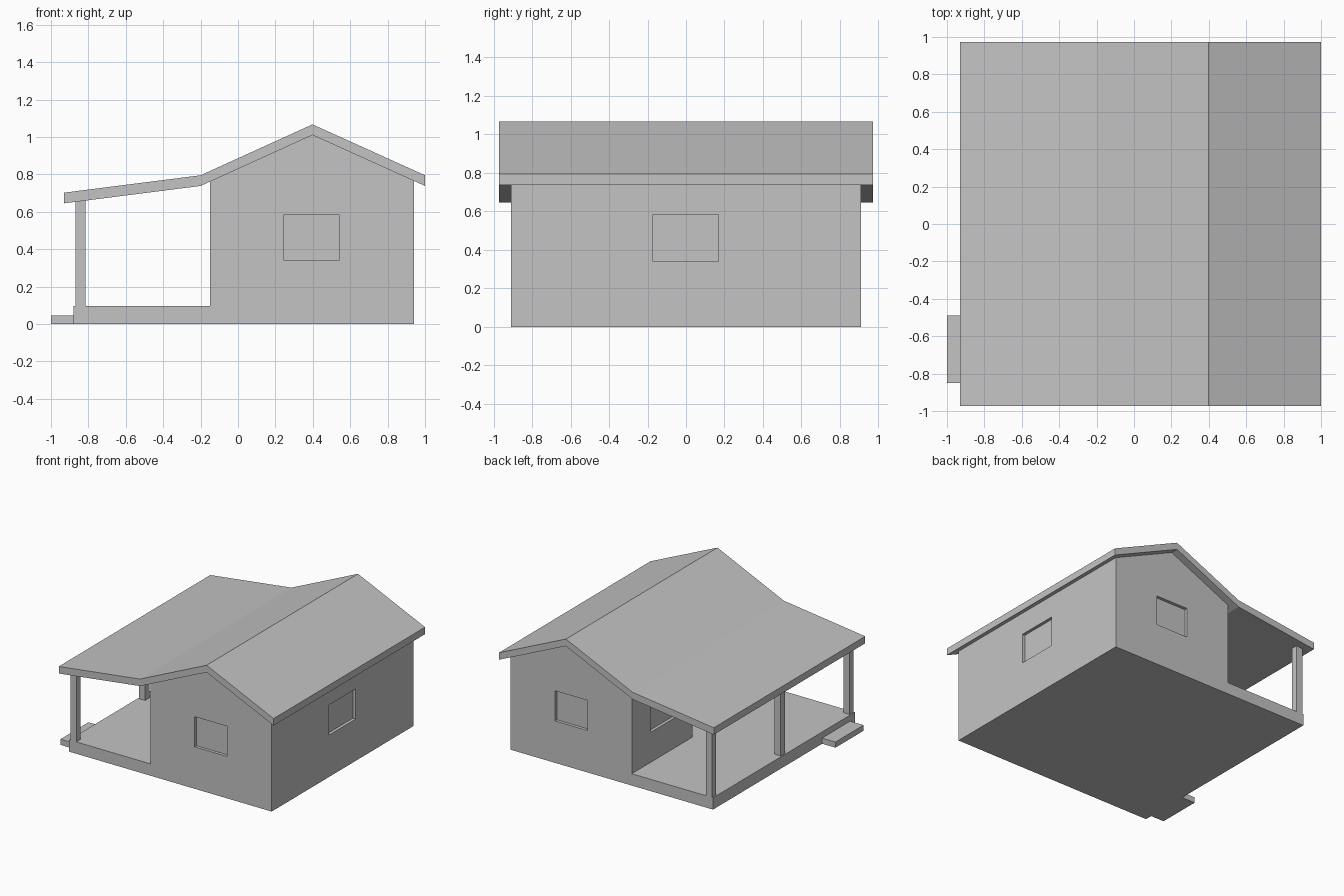
import bpy, bmesh

if "Cube" in bpy.data.objects:
    bpy.data.objects.remove(bpy.data.objects["Cube"])

grey = bpy.data.materials.new("plain grey")
grey.diffuse_color = (0.55, 0.55, 0.55, 1)
grey.use_nodes = True
grey.node_tree.nodes["Principled BSDF"].inputs["Base Color"].default_value = grey.diffuse_color


def extrude_profile(name, profile, y0, y1):
    """Extrude an (x, z) outline from y0 to y1."""
    bm = bmesh.new()
    front = [bm.verts.new((x, y0, z)) for x, z in profile]
    back = [bm.verts.new((x, y1, z)) for x, z in profile]
    n = len(profile)
    bm.faces.new(front)
    bm.faces.new(back[::-1])
    for i in range(n):
        j = (i + 1) % n
        bm.faces.new((front[i], back[i], back[j], front[j]))
    bmesh.ops.recalc_face_normals(bm, faces=bm.faces)
    mesh = bpy.data.meshes.new(name)
    bm.to_mesh(mesh)
    bm.free()
    mesh.materials.append(grey)
    ob = bpy.data.objects.new(name, mesh)
    bpy.context.collection.objects.link(ob)
    return ob


def box(name, x0, x1, y0, y1, z0, z1):
    return extrude_profile(name, [(x0, z0), (x1, z0), (x1, z1), (x0, z1)], y0, y1)


def cut(target, cutter):
    """Subtract the cutter, then remove it."""
    mod = target.modifiers.new("cut", 'BOOLEAN')
    mod.operation = 'DIFFERENCE'
    mod.solver = 'EXACT'
    mod.object = cutter
    cutter.hide_render = True
    bpy.context.view_layer.update()
    deps = bpy.context.evaluated_depsgraph_get()
    mesh = bpy.data.meshes.new_from_object(target.evaluated_get(deps))
    target.modifiers.clear()
    target.data = mesh
    bpy.data.objects.remove(cutter)


# Main dimensions
FLOOR, WALL, RECESS = 0.096, 0.055, 0.025
LEFT, RIGHT, HALF = -0.15, 0.94, 0.91
PORCH = -0.88
ROOF_T = 0.057
under = [(-0.93, 0.645), (-0.2, 0.738), (0.398, 1.01), (1.0, 0.738)]


def roof_z(x):
    """Height of the roof underside at x."""
    for (xa, za), (xb, zb) in zip(under, under[1:]):
        if xa <= x <= xb:
            return za + (zb - za) * (x - xa) / (xb - xa)


# House body and porch floor in one outline, hollowed inside
house = extrude_profile("house_walls_and_floor", [
    (PORCH, 0), (RIGHT, 0), (RIGHT, roof_z(RIGHT)), under[2],
    (LEFT, roof_z(LEFT)), (LEFT, FLOOR), (PORCH, FLOOR)], -HALF, HALF)
cut(house, box("room_cutter", LEFT + WALL, RIGHT - WALL,
               -HALF + WALL, HALF - WALL, FLOOR, 1.3))

# Doorway onto the porch
cut(house, box("door_cutter", LEFT - 0.05, LEFT + WALL + 0.05,
               -0.13, 0.13, FLOOR, 0.585))

# Recessed windows: gable ends, side wall and either side of the doorway
W0, W1 = 0.34, 0.585
for s in (-1, 1):
    ya, yb = sorted((s * (HALF - RECESS), s * (HALF + 0.1)))
    cut(house, box("gable_window_cutter", 0.247, 0.54, ya, yb, W0, W1))
    ya, yb = sorted((s * 0.33, s * 0.67))
    cut(house, box("porch_window_cutter", LEFT - 0.1, LEFT + RECESS, ya, yb, W0, W1))
cut(house, box("side_window_cutter", RIGHT - RECESS, RIGHT + 0.1, -0.172, 0.168, W0, W1))

# Folded roof slab
extrude_profile("roof", under + [(x, z + ROOF_T) for x, z in reversed(under)], -0.972, 0.972)

# Porch posts with tops following the roof slope
PX0, PX1, PW = -0.87, -0.815, 0.055
for name, y in (("front", -HALF), ("middle", -PW / 2), ("back", HALF - PW)):
    extrude_profile(name + "_post", [
        (PX0, FLOOR), (PX1, FLOOR), (PX1, roof_z(PX1)), (PX0, roof_z(PX0))], y, y + PW)

# Entrance step
box("step", -1.0, PORCH, -0.85, -0.49, 0, 0.046)
